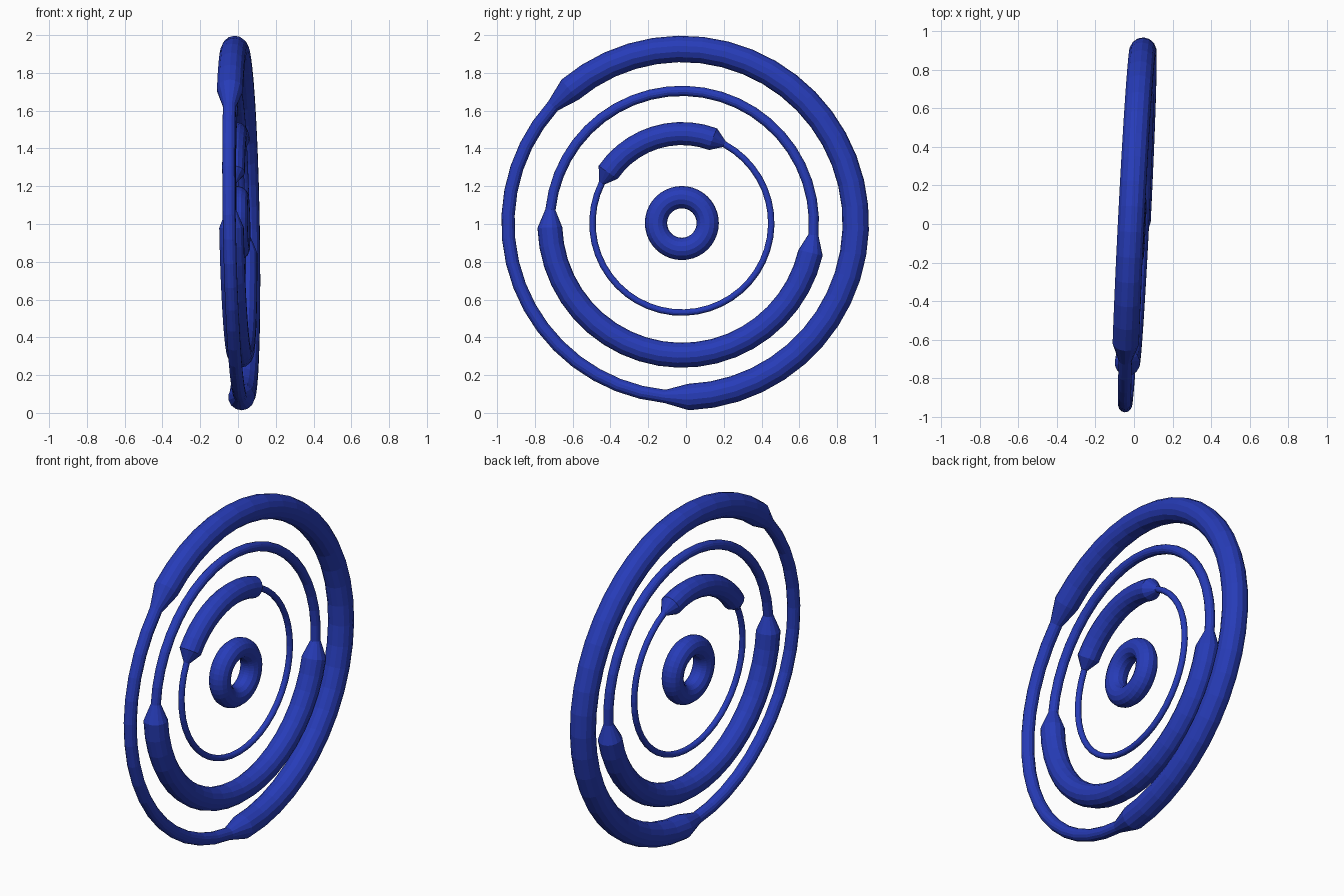
import bpy, bmesh, math
from mathutils import Vector

if "Cube" in bpy.data.objects:
    bpy.data.objects.remove(bpy.data.objects["Cube"])

blue = bpy.data.materials.new("deep blue")
blue.diffuse_color = (0.02, 0.045, 0.48, 1)
blue.use_nodes = True
blue.node_tree.nodes["Principled BSDF"].inputs["Base Color"].default_value = blue.diffuse_color

# Shared, slightly tilted plane of all rings
CENTRE = Vector((0.0, -0.022, 1.005))
U = Vector((0.05, 1, 0)).normalized()
V = Vector((-0.018, 0, 1)).normalized()
N = U.cross(V).normalized()
SIDES = 14


def ring(name, radius, stations):
    """Closed tube; stations are (angle in degrees, tube radius)."""
    bm = bmesh.new()
    loops = []
    for deg, tube in stations:
        a = math.radians(deg)
        out = U * math.cos(a) + V * math.sin(a)
        loop = []
        for k in range(SIDES):
            t = 2 * math.pi * k / SIDES
            loop.append(bm.verts.new(CENTRE + out * (radius + tube * math.cos(t))
                                     + N * tube * math.sin(t)))
        loops.append(loop)
    for i, a in enumerate(loops):
        b = loops[(i + 1) % len(loops)]
        for k in range(SIDES):
            j = (k + 1) % SIDES
            bm.faces.new((a[k], b[k], b[j], a[j]))
    bmesh.ops.recalc_face_normals(bm, faces=bm.faces)
    mesh = bpy.data.meshes.new(name)
    bm.to_mesh(mesh)
    bm.free()
    mesh.materials.append(blue)
    obj = bpy.data.objects.new(name, mesh)
    bpy.context.collection.objects.link(obj)


def arc_stations(start, end, thick, thin, step=7.8):
    """Thick from start to end, thin for the rest, with a one-step taper."""
    n = round((end - start) / step)
    out = [(start + (end - start) * i / n, thick) for i in range(n + 1)]
    a, b = end + step, start + 360 - step
    m = round((b - a) / step)
    return out + [(a + (b - a) * i / m, thin) for i in range(m + 1)]


# Concentric rings, each with one thick arc
ring("outer_ring", 0.922, arc_stations(-87.8, 130, 0.07, 0.035))
ring("middle_ring", 0.70, arc_stations(182, 347, 0.066, 0.027))
ring("inner_ring", 0.474, arc_stations(69.5, 145.5, 0.061, 0.017))
# Plain hub ring
ring("hub_ring", 0.137, [(i * 360 / 40, 0.059) for i in range(40)])
